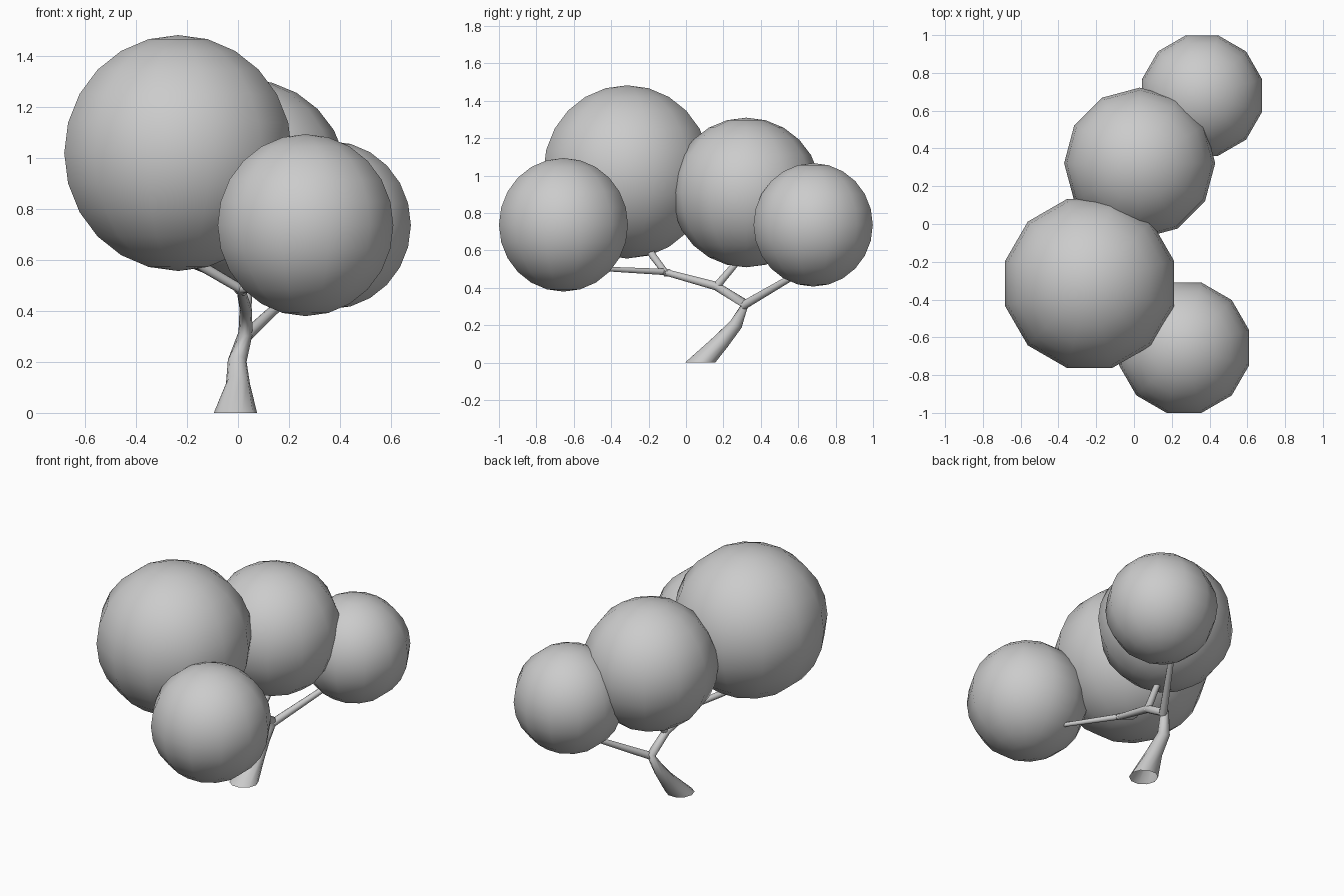
import bpy, bmesh, math
from mathutils import Vector, Matrix

if "Cube" in bpy.data.objects:
    bpy.data.objects.remove(bpy.data.objects["Cube"])


def finish(bm, name):
    bmesh.ops.recalc_face_normals(bm, faces=bm.faces)
    mesh = bpy.data.meshes.new(name)
    bm.to_mesh(mesh)
    bm.free()
    mesh.shade_smooth()
    obj = bpy.data.objects.new(name, mesh)
    bpy.context.collection.objects.link(obj)
    return obj


def foliage(name, centre, radius, turn):
    """Smooth ball of leaves, 12 segments by 12 rings."""
    bm = bmesh.new()
    bmesh.ops.create_uvsphere(
        bm, u_segments=12, v_segments=12, radius=radius,
        matrix=Matrix.Translation(centre) @ Matrix.Rotation(math.radians(turn), 4, 'Z'))
    return finish(bm, name)


def limb(name, path, level_start=False, sides=10):
    """Open tapered tube through (x, y, z, radius) points."""
    bm = bmesh.new()
    pts = [Vector(p[:3]) for p in path]
    rings = []
    for i, p in enumerate(pts):
        t = (pts[min(i + 1, len(pts) - 1)] - pts[max(i - 1, 0)]).normalized()
        if i == 0 and level_start:
            t = Vector((0, 0, 1))
        u = (Vector((1, 0, 0)) - t * t.x).normalized()
        v = t.cross(u)
        rings.append([bm.verts.new(p + path[i][3] * (u * math.cos(a) + v * math.sin(a)))
                      for a in (math.tau * k / sides for k in range(sides))])
    for a, b in zip(rings, rings[1:]):
        for k in range(sides):
            n = (k + 1) % sides
            bm.faces.new((a[k], a[n], b[n], b[k]))
    return finish(bm, name)


# Foliage balls
foliage("foliage_large", (-0.235, -0.315, 1.02), 0.463, 15)
foliage("foliage_middle", (0.03, 0.322, 0.91), 0.40, 0)
foliage("foliage_front", (0.265, -0.655, 0.737), 0.357, 15)
foliage("foliage_back", (0.36, 0.68, 0.737), 0.33, 15)

# Trunk leaning back, then bending forward through the forks
limb("trunk", [(-0.01, 0.075, 0, 0.085), (0.0, 0.19, 0.115, 0.047),
               (-0.003, 0.267, 0.205, 0.037), (0.03, 0.315, 0.315, 0.028),
               (0.03, 0.16, 0.41, 0.024), (0.012, -0.115, 0.485, 0.018)], True)

# Branches into each foliage ball
limb("branch_back", [(0.035, 0.305, 0.305, 0.024), (0.20, 0.57, 0.46, 0.018),
                     (0.25, 0.65, 0.505, 0.016)])
limb("branch_middle", [(0.03, 0.155, 0.40, 0.022), (0.04, 0.245, 0.505, 0.019),
                       (0.04, 0.29, 0.56, 0.018)])
limb("branch_large", [(0.03, -0.105, 0.475, 0.018), (-0.14, -0.18, 0.575, 0.02),
                      (-0.19, -0.20, 0.62, 0.018)])
limb("branch_front", [(0.0, -0.09, 0.484, 0.018), (0.18, -0.41, 0.50, 0.013),
                      (0.21, -0.46, 0.503, 0.012)])
